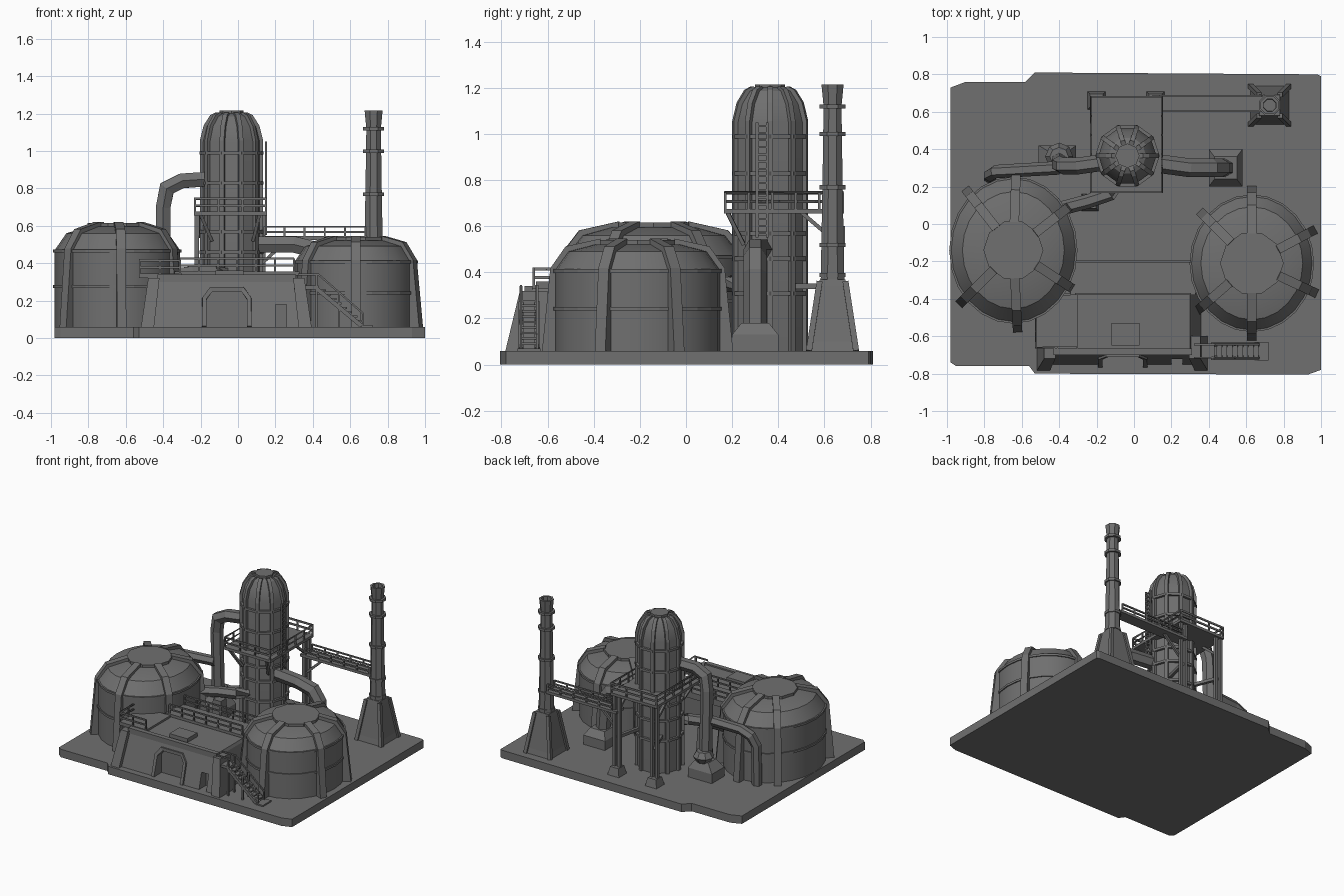
import bpy
import bmesh
from math import sin, cos, pi, radians
from mathutils import Vector, Matrix

if "Cube" in bpy.data.objects:
    bpy.data.objects.remove(bpy.data.objects["Cube"])

GREY = (0.16, 0.16, 0.16, 1)
mat = bpy.data.materials.new("plain_grey")
mat.use_nodes = True
mat.diffuse_color = GREY
mat.node_tree.nodes["Principled BSDF"].inputs["Base Color"].default_value = GREY


def solid(name, rings, smooth=False):
    """Skin a stack of equal-length point rings and cap both ends."""
    bm = bmesh.new()
    rows = [[bm.verts.new(p) for p in ring] for ring in rings]
    n = len(rows[0])
    for a, b in zip(rows, rows[1:]):
        for i in range(n):
            j = (i + 1) % n
            bm.faces.new((a[i], a[j], b[j], b[i]))
    bm.faces.new(rows[0][::-1])
    bm.faces.new(rows[-1])
    bmesh.ops.recalc_face_normals(bm, faces=bm.faces)
    mesh = bpy.data.meshes.new(name)
    bm.to_mesh(mesh)
    bm.free()
    mesh.materials.append(mat)
    ob = bpy.data.objects.new(name, mesh)
    bpy.context.collection.objects.link(ob)
    if smooth:
        bpy.ops.object.select_all(action='DESELECT')
        ob.select_set(True)
        bpy.context.view_layer.objects.active = ob
        bpy.ops.object.shade_smooth_by_angle(angle=radians(20))
    return ob


def rect(x0, x1, y0, y1, z):
    return [(x0, y0, z), (x1, y0, z), (x1, y1, z), (x0, y1, z)]


def ring(cx, cy, rx, ry, z, n, turn=0.0):
    return [(cx + rx * cos(turn + 2 * pi * i / n), cy + ry * sin(turn + 2 * pi * i / n), z) for i in range(n)]


def box(name, x0, x1, y0, y1, z0, z1, inset=0.0):
    top = rect(x0 + inset, x1 - inset, y0 + inset, y1 - inset, z1)
    return solid(name, [rect(x0, x1, y0, y1, z0), top])


def tube(name, path, r, n=4):
    """Mitred tube through a path of points."""
    pts = [Vector(p) for p in path]
    rings = []
    for i, p in enumerate(pts):
        d0 = (p - pts[max(i - 1, 0)]).normalized()
        d1 = (pts[min(i + 1, len(pts) - 1)] - p).normalized()
        t = (d0 + d1).normalized()
        ref = Vector((0, 1, 0)) if abs(t.y) < 0.8 else Vector((0, 0, 1))
        u = t.cross(ref).normalized()
        v = t.cross(u)
        k = r / max(t.dot(d0 if i else d1), 0.5)
        rings.append([p + u * k * cos(2 * pi * (j + .5) / n) + v * r * sin(2 * pi * (j + .5) / n) for j in range(n)])
    return solid(name, rings)


def slab(name, outline, width, place):
    """Extrude an x-z outline sideways, centred, then place it."""
    return solid(name, [[place @ Vector((x, s * width / 2, z)) for x, z in outline] for s in (-1, 1)])


def railing(name, path, height=0.075):
    pts = [Vector(p) for p in path]
    for k in (0.5, 1):
        tube(name + "_bar", [p + Vector((0, 0, height * k)) for p in pts], 0.007)
    for a, b in zip(pts, pts[1:]):
        count = max(1, round((b - a).length / 0.11))
        for i in range(count + 1):
            p = a.lerp(b, i / count)
            tube(name + "_post", [p, p + Vector((0, 0, height))], 0.007)


def tank(name, cx, cy, rx, ry, eave, top, cap, angles):
    # wall, dome and raised cap
    mid = (rx + cap) / 2 + 0.025
    h = top - eave
    prof = [(1.0, 0.05), (1.0, eave), (mid / rx, eave + h * 0.62), (cap / rx, top - 0.02)]
    solid(name + "_shell", [ring(cx, cy, rx * k, ry * k, z, 24) for k, z in prof], True)
    solid(name + "_cap", [ring(cx, cy, cap, cap, z, 10) for z in (top - 0.05, top)])
    for z in (eave * 0.57, eave - 0.012):
        solid(name + "_band", [ring(cx, cy, rx + .008, ry + .008, z + d, 24) for d in (0, 0.016)])
    # buttress ribs that follow the wall and the dome
    for a in angles:
        t = radians(a)
        reach = 1 / ((cos(t) / rx) ** 2 + (sin(t) / ry) ** 2) ** 0.5
        inner = [(reach * k - 0.03, z - 0.01) for k, z in prof]
        outer = [(reach + 0.055, 0.05), (reach + 0.018, eave + 0.008),
                 (reach * mid / rx + 0.01, eave + h * 0.62 + 0.022), (cap - 0.01, top + 0.006)]
        slab(name + "_rib", outer + inner[::-1], 0.05,
             Matrix.Translation((cx, cy, 0)) @ Matrix.Rotation(t, 4, 'Z'))


# Ground slab with stepped left edge
ground = [(-.98, -.74), (-.95, -.76), (-.56, -.76), (-.53, -.8), (.93, -.805), (1, -.78),
          (1, .79), (.98, .8), (-.53, .81), (-.58, .76), (-.9, .76), (-.98, .73)]
solid("ground_slab", [[(x, y, z) for x, y in ground] for z in (0, 0.06)])

# Two storage tanks
tank("left_tank", -.645, -.14, .335, .385, .47, .615, .16, (88, 38, -33, -87, 225, 128))
tank("right_tank", .63, -.21, .325, .36, .41, .54, .17, (90, 28, -25, -90, 221, 135))

# Central tower
TX, TY = -.035, .365
tower = [(.155, .05), (.155, 1.05), (.135, 1.13), (.1, 1.185), (.07, 1.2)]
solid("tower_shell", [ring(TX, TY, r, r, z, 10) for r, z in tower], True)
solid("tower_cap", [ring(TX, TY, .065, .065, z, 8) for z in (1.19, 1.215)])
for z in (.3, .45, .56, .82, .98):
    solid("tower_band", [ring(TX, TY, .172, .172, z + d, 10) for d in (0, .018)])
for i in range(10):
    outer = [(r + .014, z + .006) for r, z in tower]
    inner = [(r - .03, z - .006) for r, z in tower]
    slab("tower_rib", outer + inner[::-1], .025,
         Matrix.Translation((TX, TY, 0)) @ Matrix.Rotation(2 * pi * i / 10, 4, 'Z'))

# Tower ladder with rungs
for y in (.308, .352):
    tube("ladder_rail", [(.15, y, .55), (.15, y, 1.05)], .009)
for i in range(16):
    tube("ladder_rung", [(.15, .308, .57 + i * .031), (.15, .352, .57 + i * .031)], .006)

# Tower deck, its railing, legs and footings
box("tower_deck", -.235, .155, .165, .685, .655, .675)
railing("tower_deck_railing", [(-.23, .17, .67), (.15, .17, .67), (.15, .68, .67), (-.23, .68, .67), (-.23, .17, .67)])
for x in (-.2, .115):
    box("deck_footing", x - .05, x + .05, .61, .71, .05, .12, .015)
    for dx in (-.02, .02):
        tube("deck_leg", [(x + dx, .66, .06), (x + dx, .66, .66)], .016)
    tube("deck_brace", [(x, .64, .54), (x, .5, .66)], .012)
    tube("deck_strut", [(x, .66, .34), (x * .6, .46, .34)], .016)
    tube("front_brace", [(x, .18, .66), (x * .7, .25, .52)], .012)

# Walkway from the deck to the chimney
box("chimney_walkway", .1, .69, .6, .69, .525, .545)
for y in (.605, .685):
    railing("walkway_railing", [(.14, y, .54), (.68, y, .54)], .055)
tube("walkway_brace", [(.13, .645, .4), (.27, .645, .53)], .012)

# Chimney on a flared plinth
CX, CY = .725, .635
plinth = [(.105, .05), (.095, .1), (.06, .34), (.055, .37)]
solid("chimney_plinth", [rect(CX - r, CX + r, CY - r, CY + r, z) for r, z in plinth])
for sx in (-1, 1):
    for sy in (-1, 1):
        tube("plinth_corner", [(CX + sx * .102, CY + sy * .102, .06), (CX + sx * .056, CY + sy * .056, .36)], .018)
stack = [(.056, .34), (.047, .8), (.042, 1.12), (.052, 1.215), (.036, 1.215), (.034, 1.17)]
solid("chimney_stack", [ring(CX, CY, r, r, z, 8, pi / 8) for r, z in stack])
for z in (.38, .51, .76, .99, 1.11):
    solid("chimney_band", [ring(CX, CY, .06, .06, z + d, 8, pi / 8) for d in (0, .018)])

# Process pipes with pump footings
tube("high_pipe", [(-.16, .33, .85), (-.3, .31, .84), (-.38, .31, .8), (-.4, .32, .7), (-.4, .34, .1)], .045, 6)
tube("tank_pipe", [(-.4, .3, .47), (-.66, .285, .46), (-.74, .28, .43), (-.77, .26, .36), (-.77, .25, .06)], .036, 6)
tube("side_pipe", [(.08, .33, .5), (.3, .3, .5), (.42, .3, .47), (.47, .3, .4), (.49, .3, .08)], .05, 6)
tube("front_pipe", [(-.4, .08, .33), (-.25, .12, .35), (-.13, .16, .35), (-.06, .26, .35)], .038, 6)
box("front_valve", -.28, -.19, .07, .16, .05, .3, .012)
solid("left_pump", [rect(-.51, -.31, .27, .42, .05), rect(-.51, -.31, .27, .42, .13), rect(-.46, -.35, .3, .39, .19)])
solid("left_pump_wheel", [ring(-.4, .36, r, r, z, 8) for r, z in ((.05, .18), (.075, .22), (.05, .26))])
solid("right_pump", [rect(.4, .58, .2, .4, .05), rect(.4, .58, .2, .4, .13), rect(.43, .55, .24, .36, .18)])

# Front building with sloped wall
hall = solid("hall", [rect(-.49, .36, -.755, -.37, .05), rect(-.44, .31, -.69, -.37, .31),
                      rect(-.42, .3, -.67, -.37, .33)])
door = [(-.17, .05), (.05, .05), (.05, .2), (.02, .245), (-.14, .245), (-.17, .2)]
small = [(.2, .05), (.26, .05), (.26, .18), (.2, .18)]
for label, outline in (("gate_cutter", door), ("door_cutter", small)):
    cutter = slab(label, outline, .2, Matrix.Translation((0, -.77, 0)))
    cutter.hide_render = True
    cutter.hide_viewport = True
    mod = hall.modifiers.new(label, 'BOOLEAN')
    mod.operation = 'DIFFERENCE'
    mod.object = cutter
tube("gate_frame", [(-.18, -.755, .06), (-.18, -.715, .21), (-.145, -.7, .26),
                    (.025, -.7, .26), (.06, -.715, .21), (.06, -.755, .06)], .016)
box("hall_parapet", -.43, .31, -.7, -.665, .3, .34)
box("roof_hatch", -.12, .03, -.65, -.53, .32, .36)
for x, d in ((-.45, -.035), (.325, .035)):
    solid("hall_buttress", [rect(x + d - .035, x + d + .035, -.785, -.6, .05),
                            rect(x - .03, x + .03, -.72, -.6, .32)])

# Roof walkways and railings between the tanks
box("left_landing", -.53, -.3, -.665, -.38, .32, .345)
railing("left_landing_railing", [(-.31, -.66, .34), (-.525, -.66, .34), (-.525, -.46, .34)])
box("cross_walkway", -.34, .33, -.38, -.195, .335, .355)
for y in (-.375, -.2):
    railing("cross_railing", [(-.31, y, .35), (.3, y, .35)])
for x in (-.25, 0, .25):
    tube("walkway_post", [(x, -.215, .06), (x, -.215, .34)], .016)
tube("walkway_beam", [(-.34, -.215, .32), (.33, -.215, .32)], .02)

# Stair up to the hall's right end
box("stair_landing", .3, .43, -.72, -.64, .26, .28)
for y in (-.715, -.645):
    tube("stair_stringer", [(.42, y, .265), (.66, y, .065)], .016)
    tube("stair_handrail", [(.32, y, .34), (.43, y, .34), (.67, y, .13), (.67, y, .06)], .007)
    for x, z in ((.42, .34), (.54, .24)):
        tube("stair_post", [(x, y, .06), (x, y, z)], .009)
for i in range(8):
    x, z = .44 + i * .028, .25 - i * .0235
    box("stair_tread", x, x + .03, -.715, -.645, z, z + .01)
box("stair_foot", .66, .72, -.73, -.63, .055, .07)
